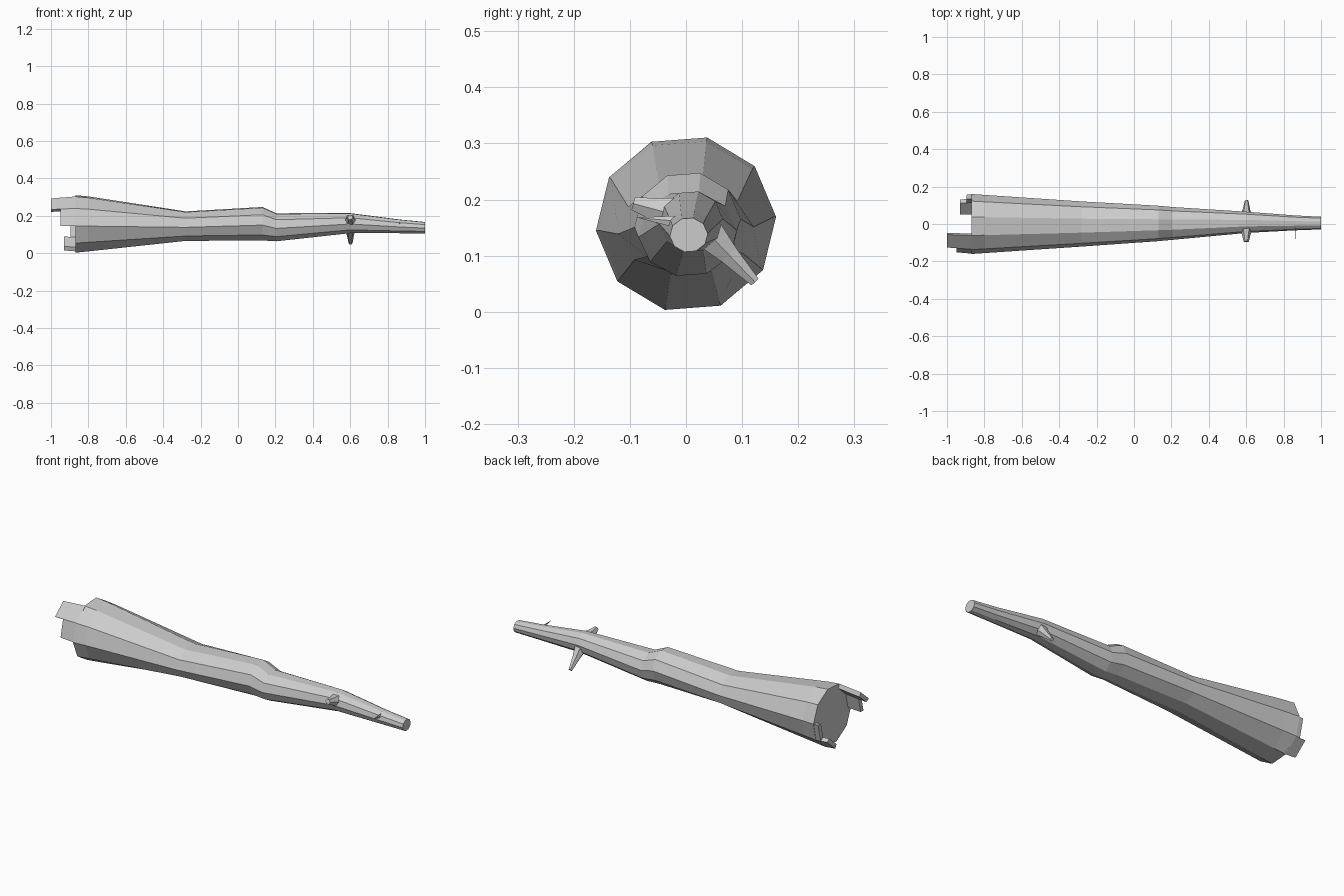
import bpy, bmesh, math
from mathutils import Vector

if "Cube" in bpy.data.objects:
    bpy.data.objects.remove(bpy.data.objects["Cube"])

SIDES, OFFSET = 10, 4.5


def add_object(name, verts, faces):
    mesh = bpy.data.meshes.new(name)
    mesh.from_pydata(verts, [], faces)
    bm = bmesh.new()
    bm.from_mesh(mesh)
    bmesh.ops.recalc_face_normals(bm, faces=bm.faces)
    bm.to_mesh(mesh)
    bm.free()
    obj = bpy.data.objects.new(name, mesh)
    bpy.context.collection.objects.link(obj)
    return obj


def loft(name, rings):
    n = len(rings[0])
    verts = [v for ring in rings for v in ring]
    faces = [(i * n + j, i * n + (j + 1) % n, (i + 1) * n + (j + 1) % n, (i + 1) * n + j)
             for i in range(len(rings) - 1) for j in range(n)]
    faces += [tuple(range(n)), tuple(range(len(verts) - n, len(verts)))]
    return add_object(name, verts, faces)


def rim_point(x, corner, cy, cz, ry, rz):
    a = math.radians(OFFSET + corner * 360 / SIDES)
    return (x, cy + ry * math.cos(a), cz + rz * math.sin(a))


# Trunk: crooked, tapering sections (x, centre y, centre z, radius y, radius z)
sections = [
    (-0.87, 0.0, 0.157, 0.161, 0.158),
    (-0.80, 0.0, 0.157, 0.156, 0.151),
    (-0.28, 0.0, 0.145, 0.121, 0.081),
    (0.13, 0.003, 0.158, 0.095, 0.092),
    (0.205, 0.003, 0.139, 0.088, 0.077),
    (0.60, 0.009, 0.161, 0.057, 0.055),
    (0.86, 0.006, 0.144, 0.040, 0.038),
    (1.00, 0.005, 0.137, 0.034, 0.031),
]
loft("trunk", [[rim_point(s[0], k, *s[1:]) for k in range(SIDES)] for s in sections])

# Splintered rim: wall segments that stick out past the broken end
for n, (corner, end) in enumerate([(3, -1.0), (4, -0.95), (8, -0.93), (9, -0.895)]):
    rings = []
    for x, r in ((-0.865, 0.159), (end, 0.159 - 0.09 * (-0.87 - end))):
        rings.append([rim_point(x, corner, 0, 0.157, r, r),
                      rim_point(x, corner + 1, 0, 0.157, r, r),
                      rim_point(x, corner + 1, 0, 0.157, r - 0.024, r - 0.024),
                      rim_point(x, corner, 0, 0.157, r - 0.024, r - 0.024)])
    loft(f"rim_splinter_{n + 1}", rings)


# Broken branches: tapered prisms between two points
def branch(name, start, end, r0, r1, sides=6):
    start, end = Vector(start), Vector(end)
    side = Vector((1, 0, 0))
    up = (end - start).normalized().cross(side)
    rings = []
    for p, r in ((start, r0), (start.lerp(end, 0.5), r0 * 0.4 + r1 * 0.6), (end, r1)):
        rings.append([p + r * (math.cos(t) * side + math.sin(t) * up)
                      for t in (2 * math.pi * k / sides for k in range(sides))])
    loft(name, rings)


branch("rear_branch", (0.60, 0.03, 0.15), (0.602, 0.123, 0.053), 0.036, 0.010)
branch("front_branch_stub", (0.60, -0.02, 0.173), (0.60, -0.094, 0.193), 0.036, 0.014)

# Thin twig near the tip
add_object("twig", [(0.863, 0.0, 0.145), (0.863, 0.0, 0.172), (0.868, 0.0, 0.16), (0.865, -0.088, 0.168)],
           [(0, 1, 2), (0, 1, 3), (1, 2, 3), (2, 0, 3)])
